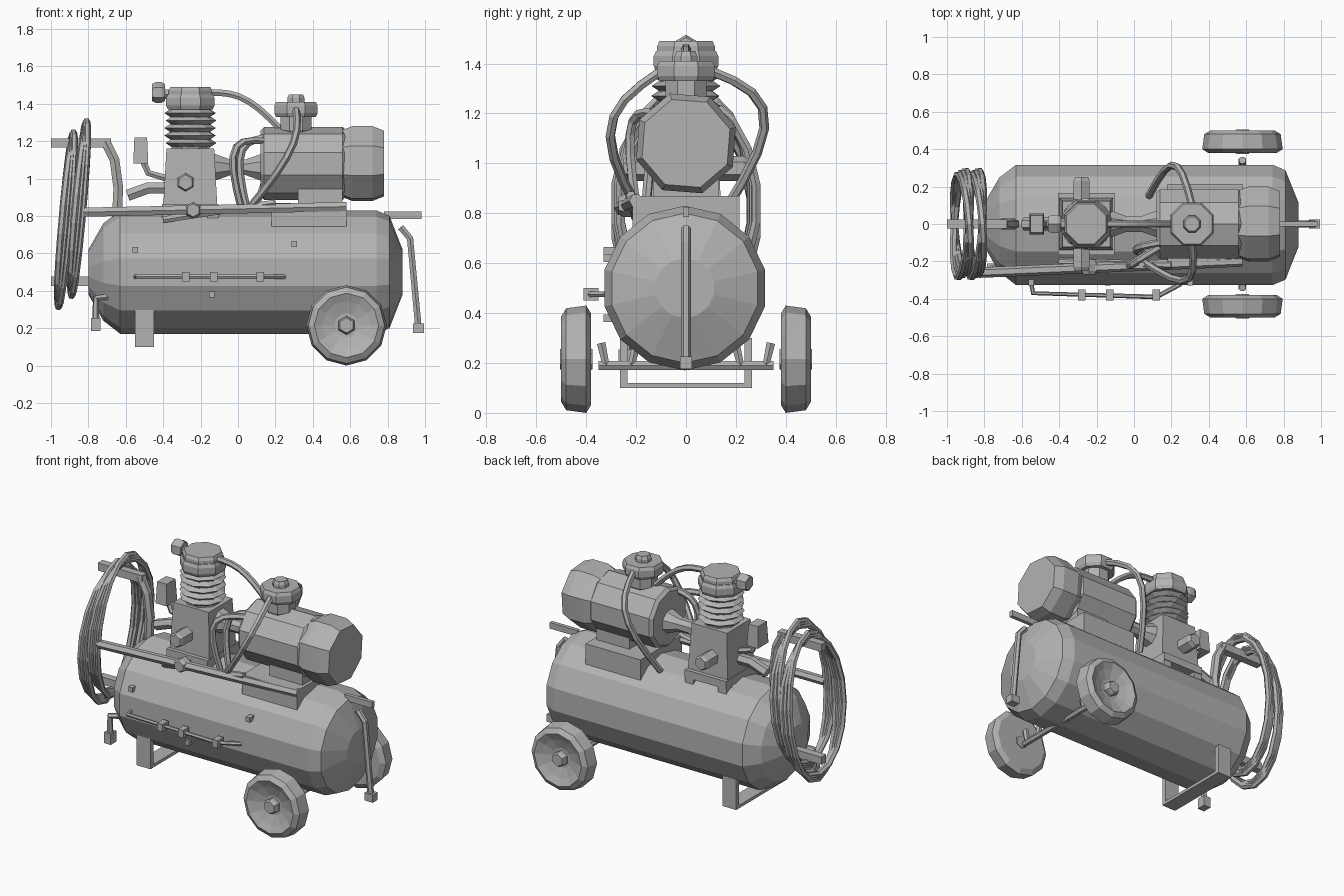
import bpy, bmesh
from math import sin, cos, pi
from mathutils import Vector

cube = bpy.data.objects.get("Cube")
if cube:
    bpy.data.objects.remove(cube, do_unlink=True)

shade = (.45, .45, .45, 1)
grey = bpy.data.materials.new("painted grey")
grey.use_nodes = True
grey.diffuse_color = shade
grey.node_tree.nodes["Principled BSDF"].inputs["Base Color"].default_value = shade


def add_object(name, mesh):
    mesh.materials.clear()
    mesh.materials.append(grey)
    part = bpy.data.objects.new(name, mesh)
    bpy.context.collection.objects.link(part)


def finish(name, bm):
    bmesh.ops.recalc_face_normals(bm, faces=bm.faces)
    mesh = bpy.data.meshes.new(name)
    bm.to_mesh(mesh)
    bm.free()
    add_object(name, mesh)


def box(name, centre, size, taper=1):
    """Box whose top is scaled by taper."""
    bm = bmesh.new()
    bmesh.ops.create_cube(bm, size=1)
    for vert in bm.verts:
        if vert.co.z > 0:
            vert.co.x *= taper
            vert.co.y *= taper
        vert.co = [c + v * s for c, v, s in zip(centre, vert.co, size)]
    finish(name, bm)


def lathe(name, axis, centre, profile, sides=8, turn=.5):
    """Revolve (position, radius) pairs round an axis through centre."""
    bm = bmesh.new()
    along = "xyz".index(axis)
    across, up = [i for i in range(3) if i != along]
    rings = []
    for position, radius in profile:
        ring = []
        for k in range(sides):
            angle = 2 * pi * (k + turn) / sides
            point = Vector(centre)
            point[along] += position
            point[across] += radius * cos(angle)
            point[up] += radius * sin(angle)
            ring.append(bm.verts.new(point))
        rings.append(ring)
    for lower, upper in zip(rings, rings[1:]):
        for k in range(sides):
            bm.faces.new((lower[k - 1], lower[k], upper[k], upper[k - 1]))
    bm.faces.new(rings[0])
    bm.faces.new(rings[-1])
    finish(name, bm)


def drum(name, axis, centre, start, end, radius, lip=.01, run=.02, sides=8, turn=.5):
    """Cylinder with chamfered ends."""
    profile = [(start, radius - lip), (start + run, radius), (end - run, radius), (end, radius - lip)]
    lathe(name, axis, centre, profile, sides, turn)


def tube(name, points, radius=.02, closed=False):
    """Low-sided pipe along a path."""
    curve = bpy.data.curves.new(name, "CURVE")
    curve.dimensions = "3D"
    curve.bevel_depth = radius
    curve.bevel_resolution = 1
    curve.use_fill_caps = True
    spline = curve.splines.new("POLY")
    spline.points.add(len(points) - 1)
    for knot, point in zip(spline.points, points):
        knot.co = (*point, 1)
    spline.use_cyclic_u = closed
    path = bpy.data.objects.new(name, curve)
    bpy.context.collection.objects.link(path)
    mesh = bpy.data.meshes.new_from_object(path.evaluated_get(bpy.context.evaluated_depsgraph_get()))
    bpy.data.objects.remove(path, do_unlink=True)
    for face in mesh.polygons:
        face.use_smooth = False
    add_object(name, mesh)


def hose(name, start, end, bulge):
    """Hose bowed out from start to end by the bulge vector."""
    steps = [k / 7 for k in range(8)]
    tube(name, [Vector(start).lerp(Vector(end), t) + Vector(bulge) * sin(pi * t) for t in steps])


sides_of_model = {"right": -1, "left": 1}

# Air tank with small studs on its front
tank_profile = [(-.8, .12), (-.72, .26), (-.63, .33), (.74, .33), (.81, .3), (.88, .12)]
lathe("tank", "x", (0, -.005, .5), tank_profile, sides=14)
for x, z in ((-.55, .62), (.3, .65), (-.14, .38)):
    box("tank_stud", (x, -.3, z), (.03, .06, .03))

# Wheels, hubs and axle
wheel_x, wheel_radius, axle_height = .58, .215, .19
for side, s in sides_of_model.items():
    centre = (wheel_x, s * .44, wheel_radius)
    rim = [(-.06, .85), (-.04, 1), (.04, .95), (.06, .8), (.04, .6), (.02, .3)]
    lathe(side + "_wheel", "y", centre, [(s * p, r * wheel_radius) for p, r in rim], sides=12, turn=0)
    drum(side + "_hub", "y", centre, -.065, .065, .05, sides=6)
    bracket = [(.34, .28), (.32, axle_height), (.22, axle_height), (.2, .27)]
    tube(side + "_axle_bracket", [(wheel_x, s * y, z) for y, z in bracket])
tube("axle", [(wheel_x, y, axle_height) for y in (-.35, .35)])

# Bent strap foot under the other end
box("foot_bar", (-.5, 0, .11), (.1, .53, .02))
for side, s in sides_of_model.items():
    box(side + "_foot_leg", (-.5, s * .25, .2), (.1, .03, .2))

# Motor on its mounting box
box("motor_mount", (.38, 0, .8), (.4, .43, .14))
box("motor_cradle", (.44, 0, .9), (.24, .26, .1))
motor_centre = (0, 0, 1.08)
drum("motor", "x", motor_centre, .12, .58, .195, lip=.02, sides=10)
drum("motor_cover", "x", motor_centre, .55, .78, .21, lip=.025, run=.06, turn=.4)

# Air filter above the motor
filter_centre = (.31, 0, 0)
drum("filter_stem", "z", filter_centre, 1.24, 1.36, .09)
drum("filter_disc", "z", filter_centre, 1.33, 1.41, .125)
drum("filter_cap", "z", filter_centre, 1.38, 1.45, .05)

# Pump block with feet and bearing caps
pump_x = -.255
box("pump_base", (pump_x, 0, .84), (.3, .33, .05))
for sx in (-1, 1):
    for side, sy in sides_of_model.items():
        box(side + "_pump_foot", (pump_x + sx * .12, sy * .13, .79), (.06, .06, .1))
box("crankcase", (pump_x, 0, 1), (.29, .28, .32), taper=.88)
for side, s in sides_of_model.items():
    drum(side + "_bearing_cap", "y", (-.28, s * .18, .98), -.07, .07, .05, sides=6)

# Finned cylinder and head
drum("cylinder", "z", (pump_x, 0, 0), 1.1, 1.4, .11)
for k in range(5):
    drum("cooling_fin", "z", (pump_x, 0, 1.19 + .04 * k), -.02, .02, .14, lip=.03, sides=9, turn=k / 3)
drum("cylinder_head", "z", (pump_x, 0, 0), 1.37, 1.45, .14)
drum("head_cover", "z", (pump_x, 0, 0), 1.42, 1.49, .125)
drum("intake_filter", "x", (0, 0, 1.46), -.46, -.39, .055, sides=6)
tube("intake_pipe", [(x, 0, 1.45) for x in (-.4, -.3)], radius=.03)

# Pressure switch beside the pump
box("pressure_switch", (-.52, 0, 1.15), (.08, .11, .14), taper=.85)
tube("switch_pipe", [(-.51, 0, 1.1), (-.48, 0, 1.03), (-.38, 0, 1)])
tube("switch_lever", [(-.59, 0, .91), (-.48, 0, .95), (-.38, 0, .95)], radius=.035)

# Shaft coupling between pump and motor
lathe("coupling", "x", (0, 0, 1.06), [(-.13, .08), (-.04, .045), (.04, .045), (.13, .08)])

# Hoses round the pump and motor
hose("head_hose", (-.15, 0, 1.46), (.22, 0, 1.27), (0, 0, .06))
hose("back_hose", (.31, .1, 1.37), (.08, .15, .8), (.02, .19, .1))
hose("front_hose", (.31, -.1, 1.37), (.05, -.2, .83), (.1, -.15, .05))
hose("link_hose", (.14, -.12, 1.2), (.02, -.2, .83), (-.1, -.06, .13))
hose("inner_hose", (.14, -.1, 1.22), (.05, -.16, .83), (-.08, 0, .1))

# Long lift bar along the top front edge
tube("lift_bar", [(-.83, -.26, .82), (.58, -.2, .85)], radius=.028)
tube("lift_bar_brace", [(-.4, -.2, .78), (.2, -.22, .87)])
drum("lift_bar_clamp", "y", (-.24, -.23, .83), -.04, .04, .045, sides=6)

# Front pipe rail with clamps
rail_height = .475
rail = [(-.55, -.31), (-.54, -.37), (.12, -.39), (.25, -.32)]
tube("front_rail", [(x, y, rail_height) for x, y in rail], radius=.013)
for x in (-.28, -.13, .12):
    box("rail_clamp", (x, -.38, rail_height), (.04, .06, .05))

# Drain pipe at the hose end
tube("drain_pipe", [(-.68, -.22, .37), (-.76, -.24, .36), (-.76, -.24, .24)])
box("drain_valve", (-.76, -.24, .22), (.05, .06, .07))

# Tow post at the wheel end
box("tow_arm", (.88, 0, .805), (.2, .025, .04))
tube("tow_post", [(.87, 0, .74), (.92, 0, .68), (.965, 0, .2)], radius=.02)
box("tow_post_foot", (.965, 0, .2), (.06, .05, .05))

# Hose hangers and the coiled hose in two bundles
box("upper_hanger", (-.84, 0, 1.19), (.32, .05, .05))
tube("hanger_post", [(-.71, 0, 1.2), (-.66, 0, 1.1), (-.64, 0, .95), (-.65, 0, .74)], radius=.03)
box("lower_hanger", (-.87, 0, .45), (.26, .05, .05))
turns = [2 * pi * k / 18 for k in range(18)]
for bundle_x, bundle_z in ((-.92, .78), (-.85, .84)):
    for swing in (-1, 0, 1):
        depth, height = .275 + .01 * swing, .45 - .015 * swing
        tube("hose_coil", [(bundle_x + .04 * cos(t) + .02 * swing * sin(t), depth * sin(t),
                            bundle_z + height * cos(t)) for t in turns], closed=True)
